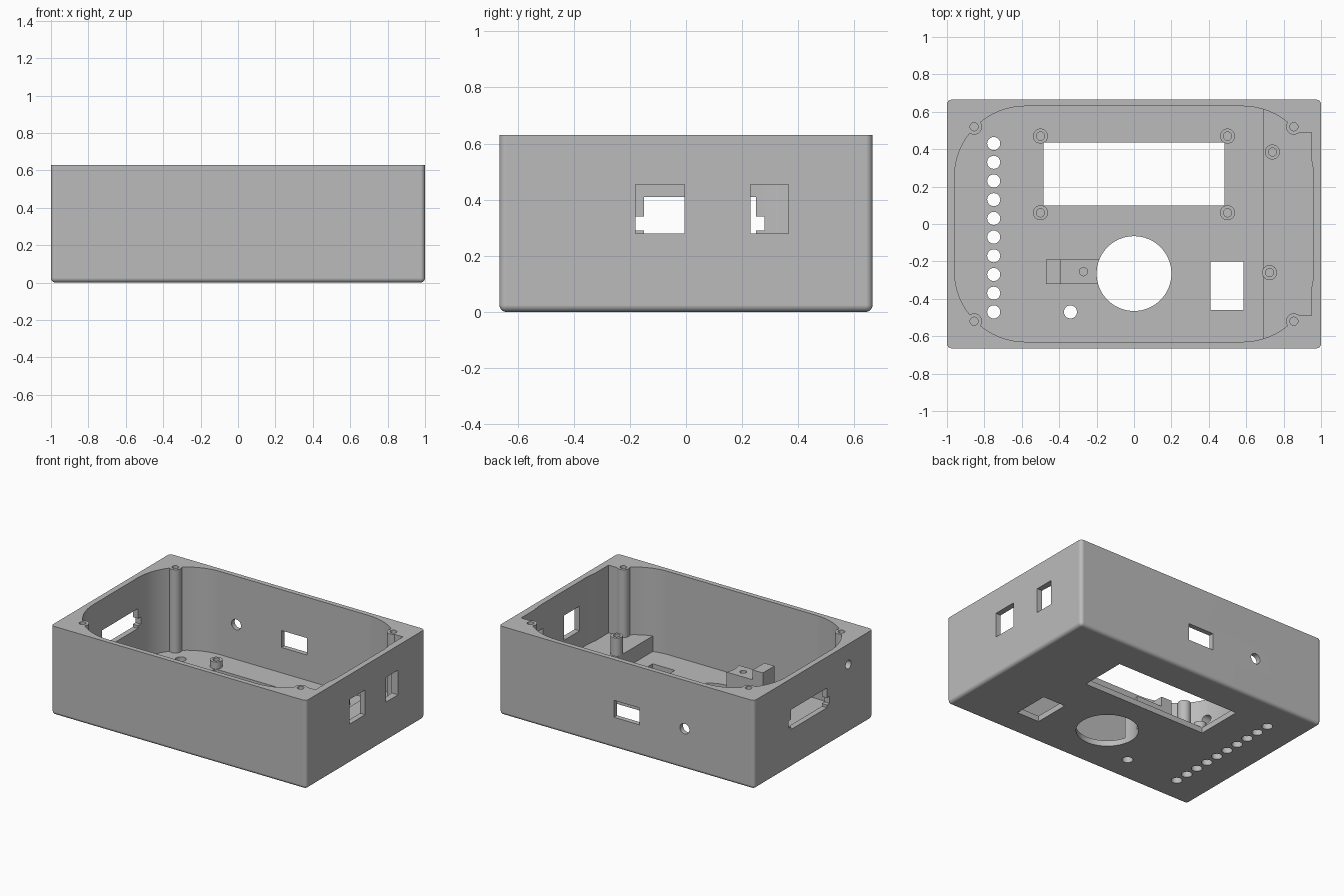
import bpy, bmesh, math
from mathutils import Matrix, Vector

old = bpy.data.objects.get("Cube")
if old:
    bpy.data.objects.remove(old, do_unlink=True)

grey = bpy.data.materials.new("plain grey")
grey.use_nodes = True
grey.diffuse_color = (0.5, 0.5, 0.5, 1)
grey.node_tree.nodes["Principled BSDF"].inputs["Base Color"].default_value = (0.5, 0.5, 0.5, 1)

FLOOR, TOP = 0.04, 0.63


def finish(bm, name):
    bmesh.ops.recalc_face_normals(bm, faces=bm.faces[:])
    mesh = bpy.data.meshes.new(name)
    bm.to_mesh(mesh)
    bm.free()
    mesh.materials.append(grey)
    ob = bpy.data.objects.new(name, mesh)
    bpy.context.collection.objects.link(ob)
    return ob


def box(name, x, y, z, bevel=0):
    bm = bmesh.new()
    bmesh.ops.create_cube(bm, size=1)
    for v in bm.verts:
        v.co = Vector([lo + (c + 0.5) * (hi - lo) for c, (lo, hi) in zip(v.co, (x, y, z))])
    if bevel:
        # Round everything except the top rim
        edges = [e for e in bm.edges if min(v.co.z for v in e.verts) < z[1] - 0.001]
        bmesh.ops.bevel(bm, geom=edges, offset=bevel, segments=5, profile=0.5, affect='EDGES')
    return finish(bm, name)


def rod(name, centre, radius, length, axis='Z', sides=32):
    bm = bmesh.new()
    turn = {'X': Matrix.Rotation(math.pi / 2, 4, 'Y'),
            'Y': Matrix.Rotation(math.pi / 2, 4, 'X'), 'Z': Matrix()}[axis]
    bmesh.ops.create_cone(bm, cap_ends=True, segments=sides, radius1=radius, radius2=radius,
                          depth=length, matrix=Matrix.Translation(centre) @ turn)
    return finish(bm, name)


def upright(name, x, y, radius, z0, z1, sides=32):
    return rod(name, (x, y, (z0 + z1) / 2), radius, z1 - z0, 'Z', sides)


def boolean(target, tool, operation='DIFFERENCE'):
    mod = target.modifiers.new("cut", 'BOOLEAN')
    mod.object, mod.operation, mod.solver = tool, operation, 'EXACT'
    bpy.context.view_layer.objects.active = target
    bpy.ops.object.modifier_apply(modifier=mod.name)
    bpy.data.objects.remove(tool, do_unlink=True)


def smooth(ob):
    bpy.ops.object.select_all(action='DESELECT')
    ob.select_set(True)
    bpy.context.view_layer.objects.active = ob
    bpy.ops.object.shade_smooth_by_angle(angle=math.radians(30))
    mod = ob.modifiers.new("clean normals", 'WEIGHTED_NORMAL')
    mod.keep_sharp = True


def rounded_cavity():
    bm = bmesh.new()
    ring = []
    for quarter, (sx, sy) in enumerate(((1, 1), (-1, 1), (-1, -1), (1, -1))):
        for i in range(17):
            a = (quarter + i / 16) * math.pi / 2
            ring.append(bm.verts.new((sx * 0.58 + 0.38 * math.cos(a),
                                      sy * 0.25 + 0.38 * math.sin(a), FLOOR)))
    face = bm.faces.new(ring)
    out = bmesh.ops.extrude_face_region(bm, geom=[face])
    for v in out["geom"]:
        if isinstance(v, bmesh.types.BMVert):
            v.co.z = TOP + 0.2
    return finish(bm, "cavity")


# Hollow case with full-height corner screw bosses
case = box("case", (-1, 1), (-0.665, 0.665), (0, TOP), 0.025)
cavity = rounded_cavity()
boolean(cavity, box("side_pocket", (0.6, 0.95), (-0.49, 0.49), (FLOOR, TOP + 0.2)), 'UNION')
corners = [(sx * 0.855, sy * 0.52) for sx in (-1, 1) for sy in (-1, 1)]
for x, y in corners:
    boolean(cavity, upright("boss", x, y, 0.042, -0.1, TOP + 0.4))
boolean(case, cavity)
for x, y in corners:
    boolean(case, upright("screw_hole", x, y, 0.022, 0.33, TOP + 0.1, 24))

# Floor openings: display, round opening, square opening, indicator holes
through = (-0.1, 0.13)
boolean(case, box("display_cut", (-0.485, 0.485), (0.10, 0.435), through))
boolean(case, box("square_cut", (0.41, 0.585), (-0.46, -0.2), through))
boolean(case, upright("round_cut", 0, -0.265, 0.2, *through, 64))
for x, y in [(-0.75, 0.43 - 0.1 * i) for i in range(10)] + [(-0.34, -0.47)]:
    boolean(case, upright("indicator_cut", x, y, 0.035, *through, 24))

# Connector openings in the side walls
boolean(case, box("port_cut", (0.9, 1.1), (-0.18, -0.005), (0.28, 0.455)))
boolean(case, box("port_cut", (0.9, 1.1), (0.23, 0.365), (0.28, 0.455)))
boolean(case, box("socket_cut", (-1.1, -0.85), (-0.15, 0.25), (0.27, 0.41)))
boolean(case, box("socket_ears_cut", (-1.1, -0.85), (-0.18, 0.28), (0.29, 0.34)))
boolean(case, rod("cable_cut", (-1, -0.39, 0.485), 0.03, 0.3, 'X'))
boolean(case, box("switch_cut", (-0.1, 0.1), (0.6, 0.7), (0.22, 0.34)))
boolean(case, rod("jack_cut", (-0.455, 0.665, 0.287), 0.037, 0.2, 'Y'))
smooth(case)

# Raised shelf along the port wall, its ends sunk into the walls
box("board_shelf", (0.69, 0.97), (-0.64, 0.64), (0.02, 0.15))


def standoff(name, x, y, base, top):
    post = upright(name, x, y, 0.04, base - 0.01, top)
    boolean(post, upright("bore", x, y, 0.022, base + 0.005, top + 0.1, 24))
    smooth(post)


# Hollow standoffs for the display and the board
for i, (x, y) in enumerate([(sx * 0.5, y) for sx in (-1, 1) for y in (0.06, 0.47)]):
    standoff(f"display_standoff_{i + 1}", x, y, FLOOR, 0.09)
standoff("board_standoff_back", 0.74, 0.385, 0.15, 0.28)
standoff("board_standoff_front", 0.725, -0.26, 0.15, 0.28)

# Stepped clamp block beside the round opening
clamp = box("clamp_block", (-0.47, -0.17), (-0.32, -0.19), (0.03, 0.36))
boolean(clamp, box("step", (-0.39, 0), (-0.5, 0), (0.29, 0.5)))
boolean(clamp, upright("opening", 0, -0.265, 0.2, -0.1, 0.5, 64))
boolean(clamp, upright("clamp_hole", -0.27, -0.255, 0.022, 0.12, 0.5, 24))
smooth(clamp)
